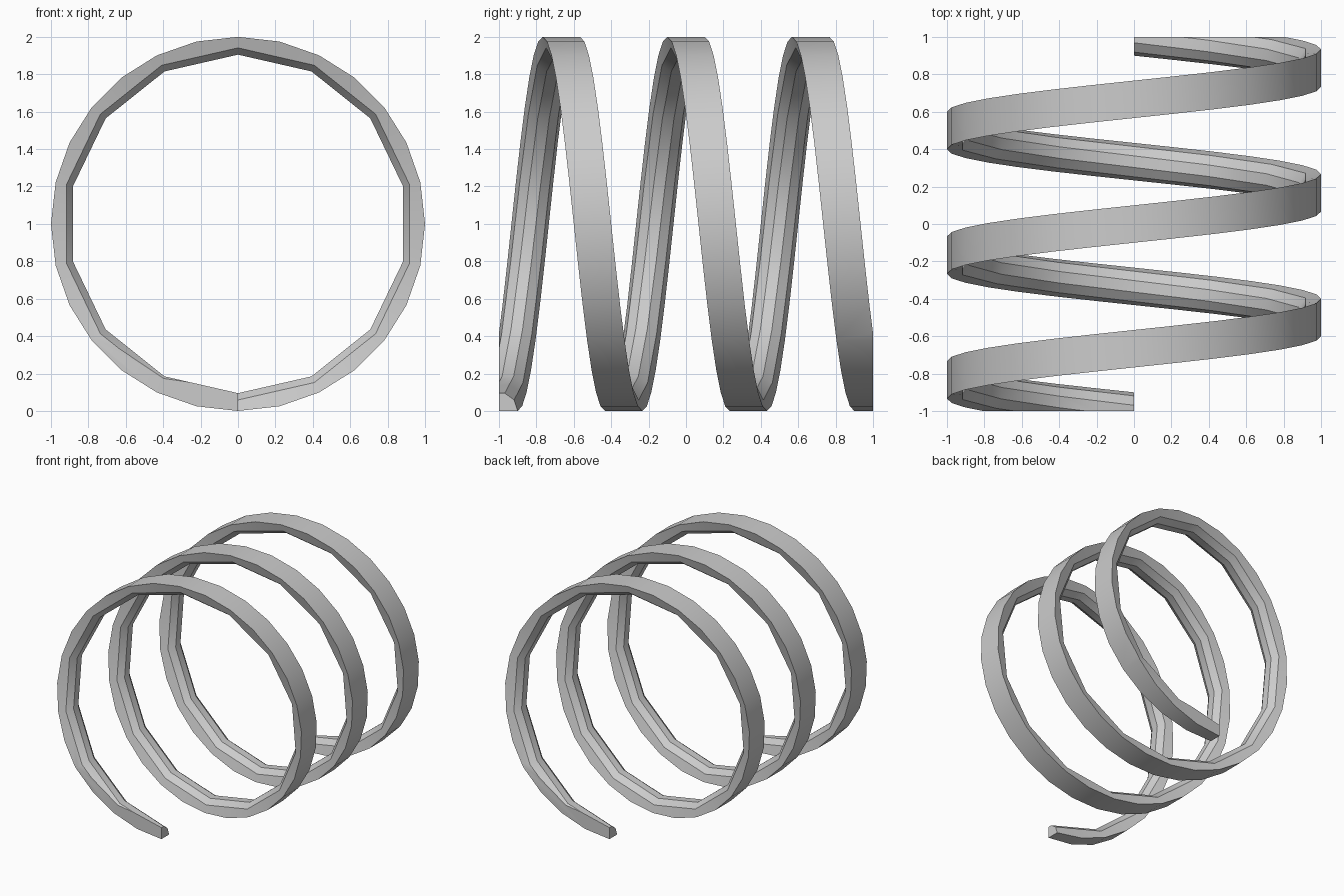
import bpy
import bmesh
from math import sin, cos, pi, radians
from mathutils import Vector

cube = bpy.data.objects.get("Cube")
if cube:
    bpy.data.objects.remove(cube, do_unlink=True)

TURNS = 3
STEPS = 28            # outer rings per turn; the inner side uses every second one
LENGTH = 2.0
WIRE = 0.1            # radius of the half-round wire
SIDES = 5             # facets on the rounded inner side

# Half-round cross-section: flat side outward, rounded side toward the axis
profile = [(WIRE * cos(pi * k / SIDES), WIRE * sin(pi * k / SIDES))
           for k in range(SIDES + 1)]


def make_ring(bm, step):
    angle = 2 * pi * step / STEPS
    centre_y = -LENGTH / 2 + LENGTH * step / (STEPS * TURNS)
    ring = []
    for k, (offset, depth) in enumerate(profile):
        radius = 1 - depth
        if step % 2 and 0 < k < SIDES:
            radius *= cos(2 * pi / STEPS)   # keeps the inner facets straight
        ring.append(bm.verts.new((-radius * sin(angle), centre_y + offset,
                                  1 - radius * cos(angle))))
    return ring


# Sweep the wire along the coil
bm = bmesh.new()
rings = [make_ring(bm, s) for s in range(STEPS * TURNS + 1)]
count = len(profile)
for a, b in zip(rings, rings[1:]):
    for k in range(count):
        n = (k + 1) % count
        bm.faces.new((a[k], a[n], b[n], b[k]))
bm.faces.new(rings[0])
bm.faces.new(rings[-1])

# Grind both ends flat and close the cuts
for side in (-1, 1):
    bmesh.ops.bisect_plane(bm, geom=bm.verts[:] + bm.edges[:] + bm.faces[:],
                           plane_co=Vector((0, side * LENGTH / 2, 0)),
                           plane_no=Vector((0, side, 0)), clear_outer=True)
    open_edges = [e for e in bm.edges if e.is_boundary]
    bmesh.ops.holes_fill(bm, edges=open_edges, sides=0)
bmesh.ops.recalc_face_normals(bm, faces=bm.faces[:])

mesh = bpy.data.meshes.new("coil_spring")
bm.to_mesh(mesh)
bm.free()
spring = bpy.data.objects.new("coil_spring", mesh)
bpy.context.collection.objects.link(spring)

# Plain grey metal
grey = bpy.data.materials.new("light_grey")
grey.use_nodes = True
colour = (0.6, 0.6, 0.6, 1)
grey.diffuse_color = colour
grey.node_tree.nodes["Principled BSDF"].inputs["Base Color"].default_value = colour
mesh.materials.append(grey)

# Smooth along the coil, crisp along the wire's edges
bpy.ops.object.select_all(action='DESELECT')
spring.select_set(True)
bpy.context.view_layer.objects.active = spring
bpy.ops.object.shade_smooth_by_angle(angle=radians(30))
